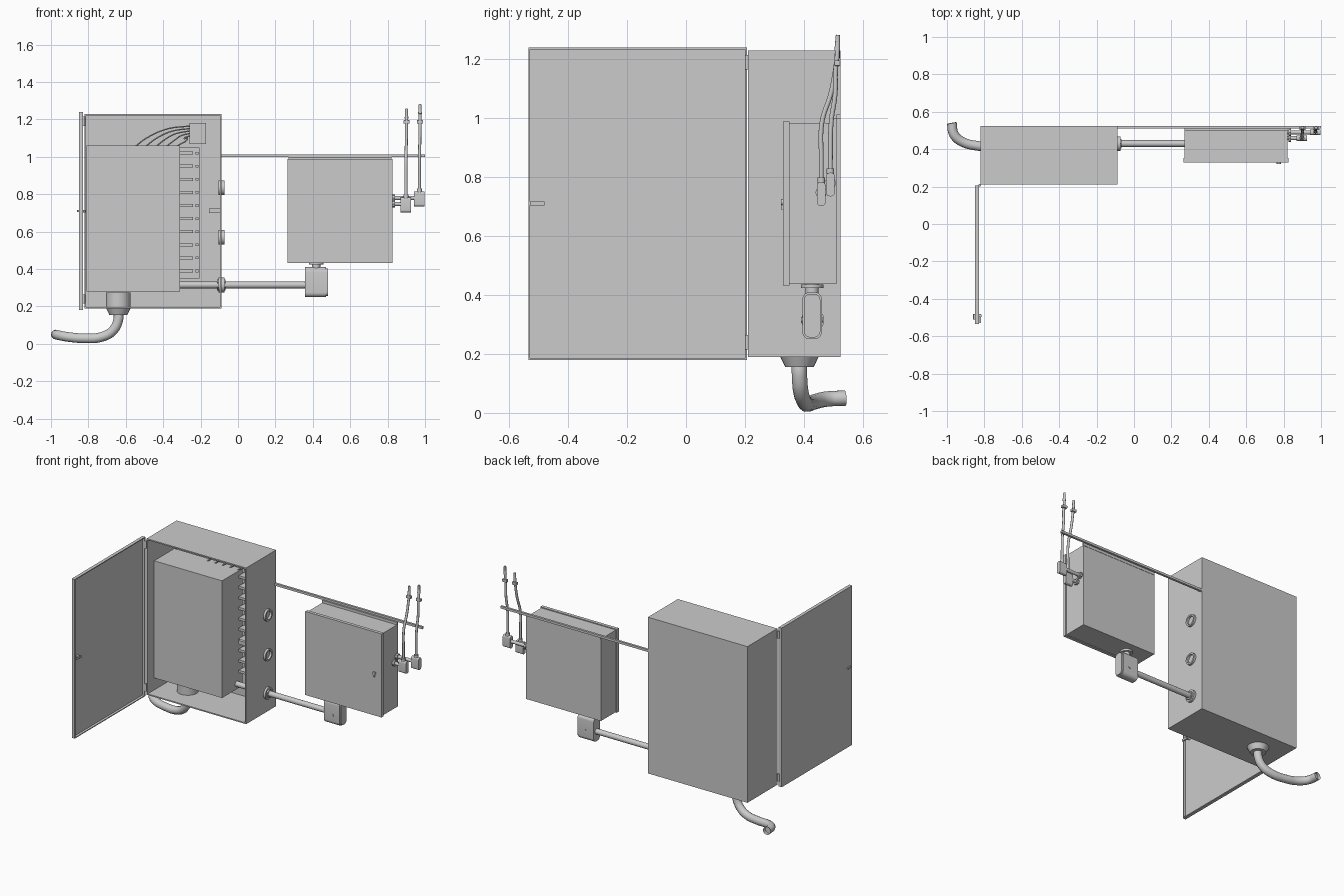
import bpy, bmesh, math
from mathutils import Vector, Matrix

if "Cube" in bpy.data.objects:
    bpy.data.objects.remove(bpy.data.objects["Cube"])


def finish(bm, name, smooth=False):
    bmesh.ops.recalc_face_normals(bm, faces=bm.faces)
    me = bpy.data.meshes.new(name)
    bm.to_mesh(me)
    bm.free()
    ob = bpy.data.objects.new(name, me)
    bpy.context.collection.objects.link(ob)
    if smooth:
        bpy.context.view_layer.objects.active = ob
        bpy.ops.object.select_all(action='DESELECT')
        ob.select_set(True)
        bpy.ops.object.shade_smooth_by_angle(angle=math.radians(35))
    return ob


def box(name, x, y, z, bevel=0.0, open_side=None, wall=0.008):
    """Box from (min, max) ranges; open_side removes a face and gives walls."""
    bm = bmesh.new()
    bmesh.ops.create_cube(bm, size=1)
    for v in bm.verts:
        v.co = Vector([r[0] if c < 0 else r[1] for c, r in zip(v.co, (x, y, z))])
    if bevel:
        bmesh.ops.bevel(bm, geom=bm.edges[:], offset=bevel, segments=2,
                        profile=0.5, affect='EDGES')
    if open_side:
        bm.normal_update()
        d = Vector(open_side)
        bmesh.ops.delete(bm, geom=[f for f in bm.faces if f.normal.dot(d) > 0.9],
                         context='FACES')
    me = bpy.data.meshes.new(name)
    bm.to_mesh(me)
    bm.free()
    ob = bpy.data.objects.new(name, me)
    bpy.context.collection.objects.link(ob)
    if open_side:
        m = ob.modifiers.new("walls", 'SOLIDIFY')
        m.thickness, m.offset, m.use_even_offset = wall, -1, True
    return ob


def rod(name, a, b, r1, r2=None, sides=24):
    """Cylinder or cone from point a to point b."""
    a, b = Vector(a), Vector(b)
    d = b - a
    mat = Matrix.Translation((a + b) / 2) @ d.to_track_quat('Z', 'Y').to_matrix().to_4x4()
    bm = bmesh.new()
    bmesh.ops.create_cone(bm, cap_ends=True, segments=sides, radius1=r1,
                          radius2=r1 if r2 is None else r2, depth=d.length, matrix=mat)
    return finish(bm, name, True)


def tube(name, pts, r, caps=True, res=4):
    """Smooth bent tube through points."""
    cu = bpy.data.curves.new(name, 'CURVE')
    cu.dimensions, cu.bevel_depth, cu.bevel_resolution = '3D', r, res
    cu.use_fill_caps, cu.resolution_u = caps, 6
    s = cu.splines.new('BEZIER')
    s.bezier_points.add(len(pts) - 1)
    for p, co in zip(s.bezier_points, pts):
        p.co = co
        p.handle_left_type = p.handle_right_type = 'AUTO'
    tmp = bpy.data.objects.new(name + "_path", cu)
    bpy.context.collection.objects.link(tmp)
    me = bpy.data.meshes.new_from_object(
        tmp.evaluated_get(bpy.context.evaluated_depsgraph_get()))
    bpy.data.objects.remove(tmp)
    bm = bmesh.new()
    bm.from_mesh(me)
    return finish(bm, name, True)


def capsule_box(name, x, yc, half_y, z, corner):
    """Rounded outline in the YZ plane, extruded along X."""
    bm = bmesh.new()
    pts = []
    for k, (sy, sz) in enumerate(((1, 1), (-1, 1), (-1, -1), (1, -1))):
        cy = yc + sy * (half_y - corner)
        cz = z[1] - corner if sz > 0 else z[0] + corner
        for i in range(7):
            t = math.pi / 2 * (k + i / 6)
            pts.append((x[0], cy + corner * math.cos(t), cz + corner * math.sin(t)))
    f = bm.faces.new([bm.verts.new(p) for p in pts])
    ext = bmesh.ops.extrude_face_region(bm, geom=[f])
    bmesh.ops.translate(bm, vec=(x[1] - x[0], 0, 0),
                        verts=[v for v in ext['geom'] if isinstance(v, bmesh.types.BMVert)])
    bmesh.ops.remove_doubles(bm, verts=bm.verts, dist=1e-5)
    return finish(bm, name, True)


# Main cabinet and its open door
box("cabinet", (-0.82, -0.087), (0.21, 0.525), (0.19, 1.23), open_side=(0, -1, 0))
box("cabinet_door", (-0.85, -0.828), (-0.535, 0.207), (0.18, 1.24),
    open_side=(1, 0, 0), wall=0.006)
for z in (0.24, 1.19):
    rod("door_hinge", (-0.825, 0.207, z - 0.025), (-0.825, 0.207, z + 0.025), 0.007, sides=12)
box("door_handle", (-0.86, -0.85), (-0.51, -0.48), (0.704, 0.716), 0.002)
rod("latch_shaft", (-0.85, -0.49, 0.71), (-0.815, -0.49, 0.71), 0.007, sides=12)
box("latch_tongue", (-0.825, -0.818), (-0.53, -0.48), (0.703, 0.717))
box("latch_keeper", (-0.155, -0.095), (0.225, 0.245), (0.70, 0.725))

# Inner panel with rows of terminals
box("inner_panel", (-0.81, -0.31), (0.275, 0.49), (0.28, 1.06))
box("terminal_back", (-0.31, -0.205), (0.505, 0.517), (0.35, 1.05))
for i in range(10):
    z = 0.39 + 0.07 * i
    box("terminal_bar", (-0.31, -0.24), (0.45, 0.505), (z - 0.008, z + 0.008))
    box("terminal_stud", (-0.226, -0.212), (0.47, 0.505), (z - 0.007, z + 0.007))
    for dz in (-0.023, 0.023):
        rod("terminal_screw", (-0.245, 0.497, z + dz), (-0.245, 0.506, z + dz), 0.004, sides=8)

# Junction block and arched wires
box("junction_block", (-0.26, -0.17), (0.45, 0.515), (1.07, 1.18))
for i in range(5):
    x, z = -0.55 + 0.055 * i, 1.165 - 0.013 * i
    tube("arched_wire", [(x, 0.46, 1.055), (x + 0.06, 0.47, 1.10),
                         (x + (-0.26 - x) * 0.6, 0.48, z - 0.015), (-0.255, 0.48, z)],
         0.004, res=1)

# Bottom gland and bent supply pipe
rod("gland_top", (-0.64, 0.385, 0.19), (-0.64, 0.385, 0.275), 0.066)
rod("gland_cone", (-0.64, 0.385, 0.155), (-0.64, 0.385, 0.192), 0.048, 0.066)
tube("supply_pipe", [(-0.64, 0.385, 0.17), (-0.64, 0.385, 0.13), (-0.67, 0.39, 0.07),
                     (-0.73, 0.402, 0.037), (-0.82, 0.415, 0.03), (-0.915, 0.438, 0.038),
                     (-0.962, 0.478, 0.047), (-0.974, 0.54, 0.05)], 0.026, caps=False)
rod("supply_pipe_core", (-0.972, 0.51, 0.05), (-0.973, 0.52, 0.05), 0.024)

# Side bushings and conduit to the fitting
for z in (0.315, 0.57, 0.835):
    bm = bmesh.new()
    rings = []
    for r, x in ((0.028, -0.105), (0.039, -0.105), (0.039, -0.073), (0.028, -0.073)):
        rings.append([bm.verts.new((x, 0.43 + r * math.cos(t * math.tau / 24),
                                    z + r * math.sin(t * math.tau / 24))) for t in range(24)])
    for a, b in zip(rings, rings[1:] + rings[:1]):
        for i in range(24):
            j = (i + 1) % 24
            bm.faces.new((a[i], a[j], b[j], b[i]))
    finish(bm, "side_bushing", True)
rod("conduit", (-0.315, 0.43, 0.315), (0.36, 0.43, 0.315), 0.018)
rod("conduit_nut", (-0.112, 0.43, 0.315), (-0.066, 0.43, 0.315), 0.029, sides=6)
capsule_box("conduit_fitting", (0.357, 0.47), 0.428, 0.033, (0.25, 0.41), 0.025)
capsule_box("fitting_cover", (0.47, 0.48), 0.428, 0.028, (0.256, 0.404), 0.022)
for y in (0.395, 0.461):
    rod("fitting_screw", (0.42, y - 0.004, 0.315), (0.42, y + 0.004, 0.315), 0.008, sides=12)
rod("fitting_neck", (0.418, 0.428, 0.405), (0.418, 0.428, 0.44), 0.022)
rod("fitting_locknut", (0.418, 0.428, 0.424), (0.418, 0.428, 0.436), 0.038, sides=12)

# Mounting rail
box("mounting_rail", (-0.09, 1.0), (0.51, 0.525), (0.998, 1.013))

# Second cabinet with overlapping lid
box("small_cabinet", (0.27, 0.82), (0.34, 0.51), (0.437, 0.983))
box("small_cabinet_lid", (0.264, 0.826), (0.33, 0.352), (0.433, 0.989))
box("cabinet_top_flange", (0.27, 0.82), (0.50, 0.512), (0.98, 1.0))
rod("lid_lock", (0.774, 0.322, 0.715), (0.774, 0.332, 0.715), 0.011, sides=12)
box("lid_lock_tab", (0.769, 0.779), (0.323, 0.331), (0.69, 0.715))

# Two small side fittings, each with a riser pipe
for x, y, z0, top in ((0.898, 0.459, 0.703, 1.255), (0.97, 0.49, 0.735, 1.28)):
    capsule_box("riser_fitting", (x - 0.028, x + 0.027), y, 0.0145, (z0, z0 + 0.08), 0.012)
    zc = z0 + 0.045
    rod("riser_nipple", (0.815, y, zc), (x, y, zc), 0.011, sides=16)
    rod("riser_locknut", (0.826, y, zc), (0.84, y, zc), 0.02, sides=8)
    rod("riser_collar", (x, y, z0 + 0.075), (x, y, z0 + 0.095), 0.013, sides=16)
    tube("riser_pipe", [(x, y, z0 + 0.08), (x, y, 0.86), (x, y + 0.003, 0.99),
                        (x + 0.002, (y + 0.51) / 2 + 0.006, 1.08), (x + 0.003, 0.508, 1.17),
                        (x + 0.003, 0.512, 1.20), (x + 0.003, 0.515, top)], 0.008)
    rod("riser_tip", (x + 0.003, 0.513, top - 0.05), (x + 0.003, 0.516, top + 0.003), 0.010, 0.006, 12)
    box("riser_clamp", (x - 0.014, x + 0.02), (0.503, 0.524), (1.178, 1.196), 0.003)
